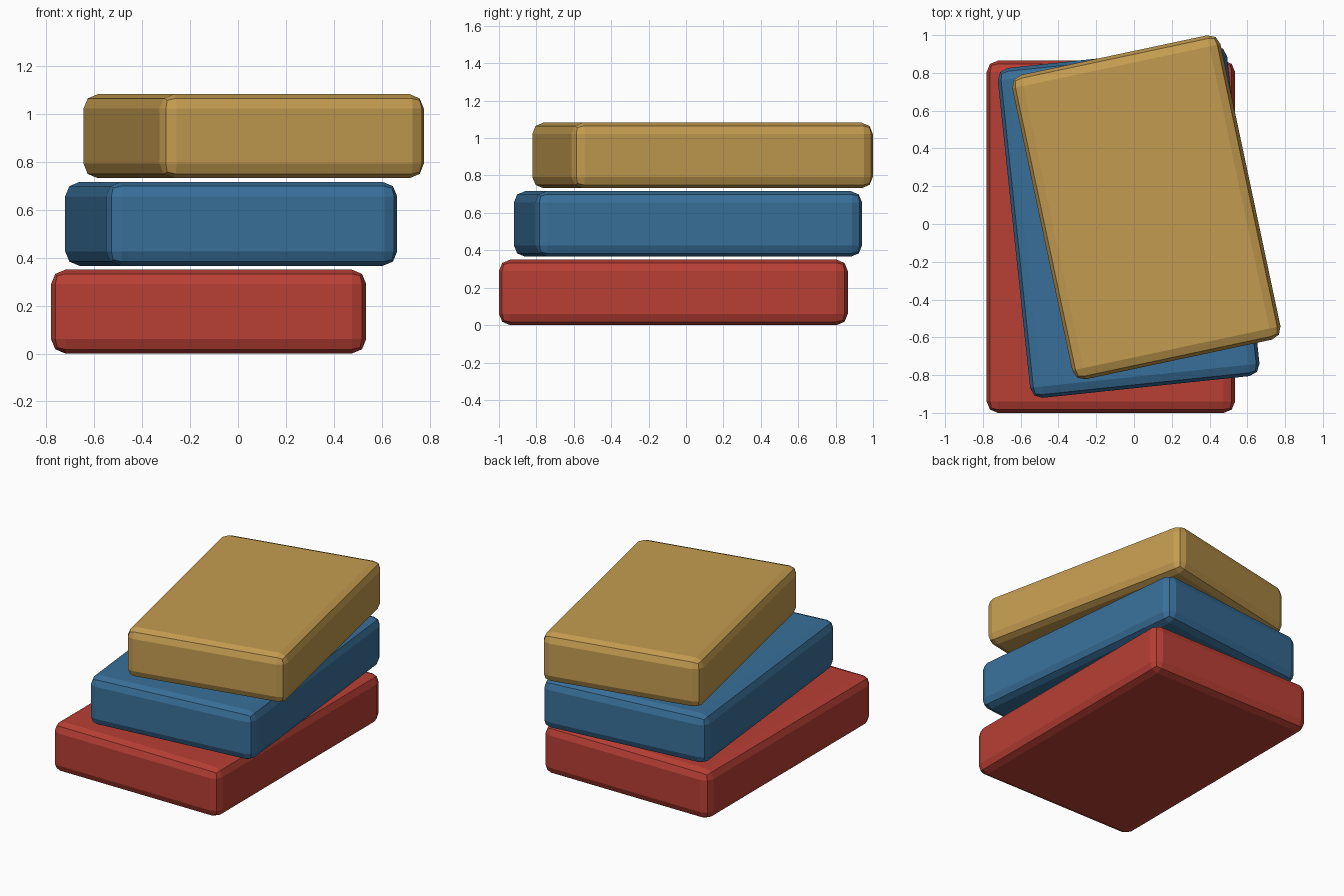
import bpy
from math import radians

if "Cube" in bpy.data.objects:
    bpy.data.objects.remove(bpy.data.objects["Cube"])

HEIGHT, STEP, BEVEL = 0.35, 0.366, 0.06


def slab(name, level, color):
    # Each slab up the stack is smaller, shifted and turned by equal steps
    size = (1.315 - 0.094 * level, 1.865 - 0.109 * level, HEIGHT)
    loc = (-0.1225 + 0.094 * level, -0.0675 + 0.078 * level,
           HEIGHT / 2 + STEP * level)
    bpy.ops.mesh.primitive_cube_add(size=1, location=loc)
    ob = bpy.context.object
    ob.name = name
    ob.scale = size
    bpy.ops.object.transform_apply(location=False, rotation=False, scale=True)
    ob.rotation_euler.z = radians(6 * level)

    # Two-segment faceted edges
    bevel = ob.modifiers.new("edge_bevel", "BEVEL")
    bevel.width = BEVEL
    bevel.segments = 2

    mat = bpy.data.materials.new(name + "_color")
    mat.diffuse_color = (*color, 1)
    mat.use_nodes = True
    mat.node_tree.nodes["Principled BSDF"].inputs["Base Color"].default_value = mat.diffuse_color
    ob.data.materials.append(mat)


slab("bottom_slab", 0, (0.48, 0.05, 0.035))
slab("middle_slab", 1, (0.04, 0.16, 0.32))
slab("top_slab", 2, (0.55, 0.33, 0.08))
